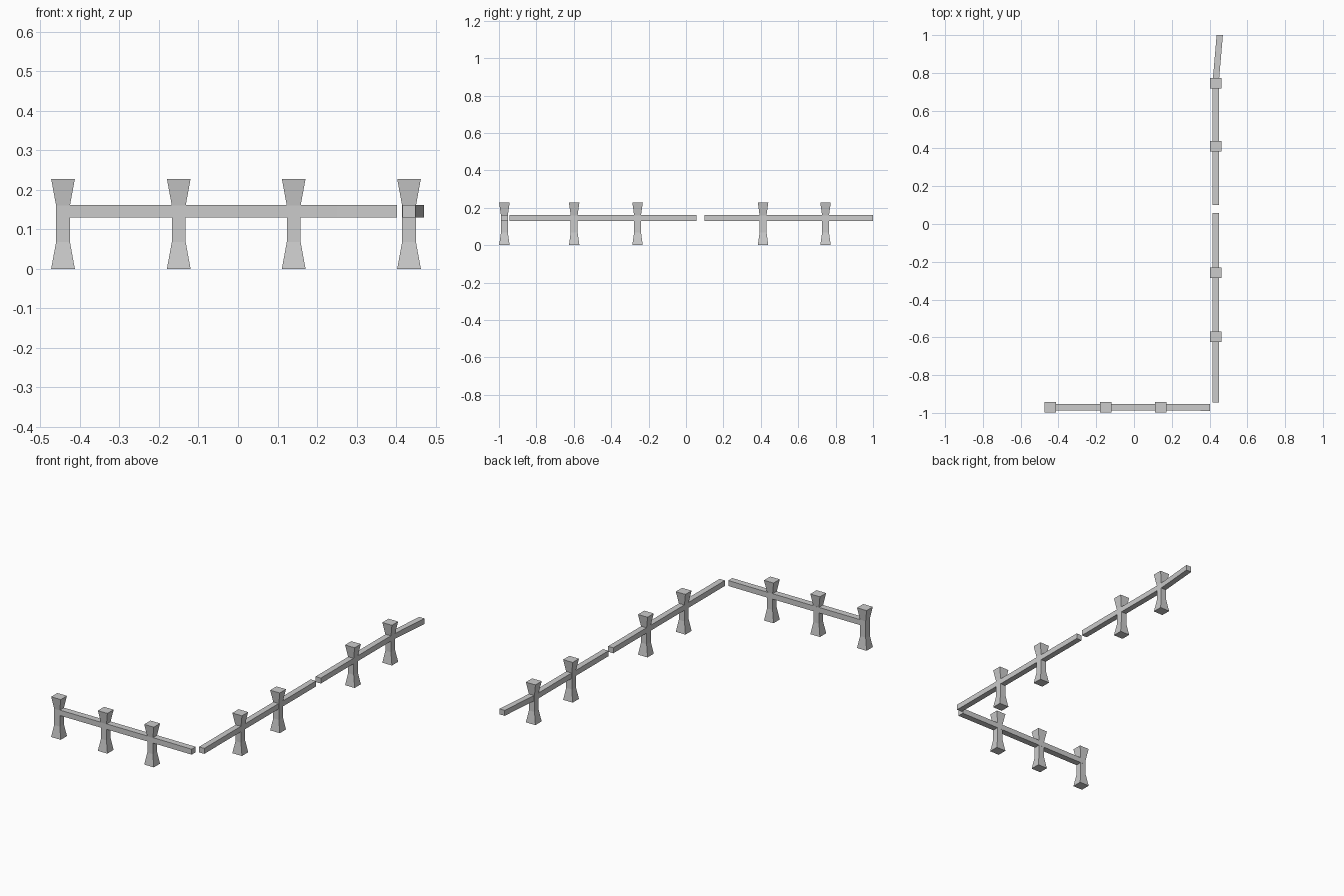
import bpy
import bmesh

if "Cube" in bpy.data.objects:
    bpy.data.objects.remove(bpy.data.objects["Cube"])


def loft(name, rings):
    """Closed solid from a run of four-cornered sections."""
    bm = bmesh.new()
    loops = [[bm.verts.new(p) for p in ring] for ring in rings]
    for a, b in zip(loops, loops[1:]):
        for i in range(4):
            j = (i + 1) % 4
            bm.faces.new((a[i], a[j], b[j], b[i]))
    bm.faces.new(loops[0])
    bm.faces.new(loops[-1])
    bmesh.ops.recalc_face_normals(bm, faces=bm.faces)
    mesh = bpy.data.meshes.new(name)
    bm.to_mesh(mesh)
    bm.free()
    obj = bpy.data.objects.new(name, mesh)
    bpy.context.collection.objects.link(obj)
    return obj


def post(name, x, y):
    """Square post flared at the foot and the head."""
    profile = [(0.0, 0.030, 0.028), (0.068, 0.0175, 0.0185),
               (0.160, 0.0175, 0.0185), (0.228, 0.030, 0.028)]
    loft(name, [[(x + sx * hx, y + sy * hy, z)
                 for sx, sy in ((-1, -1), (1, -1), (1, 1), (-1, 1))]
                for z, hx, hy in profile])


def rail(name, path, half, along_x=False):
    """Rectangular bar following a level path."""
    rings = []
    for x, y in path:
        dx, dy = (0, half) if along_x else (half, 0)
        rings.append([(x - dx, y - dy, 0.13), (x + dx, y + dy, 0.13),
                      (x + dx, y + dy, 0.161), (x - dx, y - dy, 0.161)])
    loft(name, rings)


# Front row of posts
for i, x in enumerate((-0.443, -0.150, 0.141)):
    post(f"front_post_{i + 1}", x, -0.971)

# Side row of posts
for i, y in enumerate((-0.598, -0.259, 0.412, 0.746)):
    post(f"side_post_{i + 1}", 0.433, y)

# Front rail, then two side rails, the last bending outward at the end
rail("front_rail", [(-0.443, -0.970), (0.25, -0.970), (0.402, -0.971)], 0.018, True)
rail("side_rail_near", [(0.433, -0.944), (0.433, 0.057)], 0.0165)
rail("side_rail_far", [(0.433, 0.10), (0.433, 0.755), (0.454, 1.0)], 0.0165)
